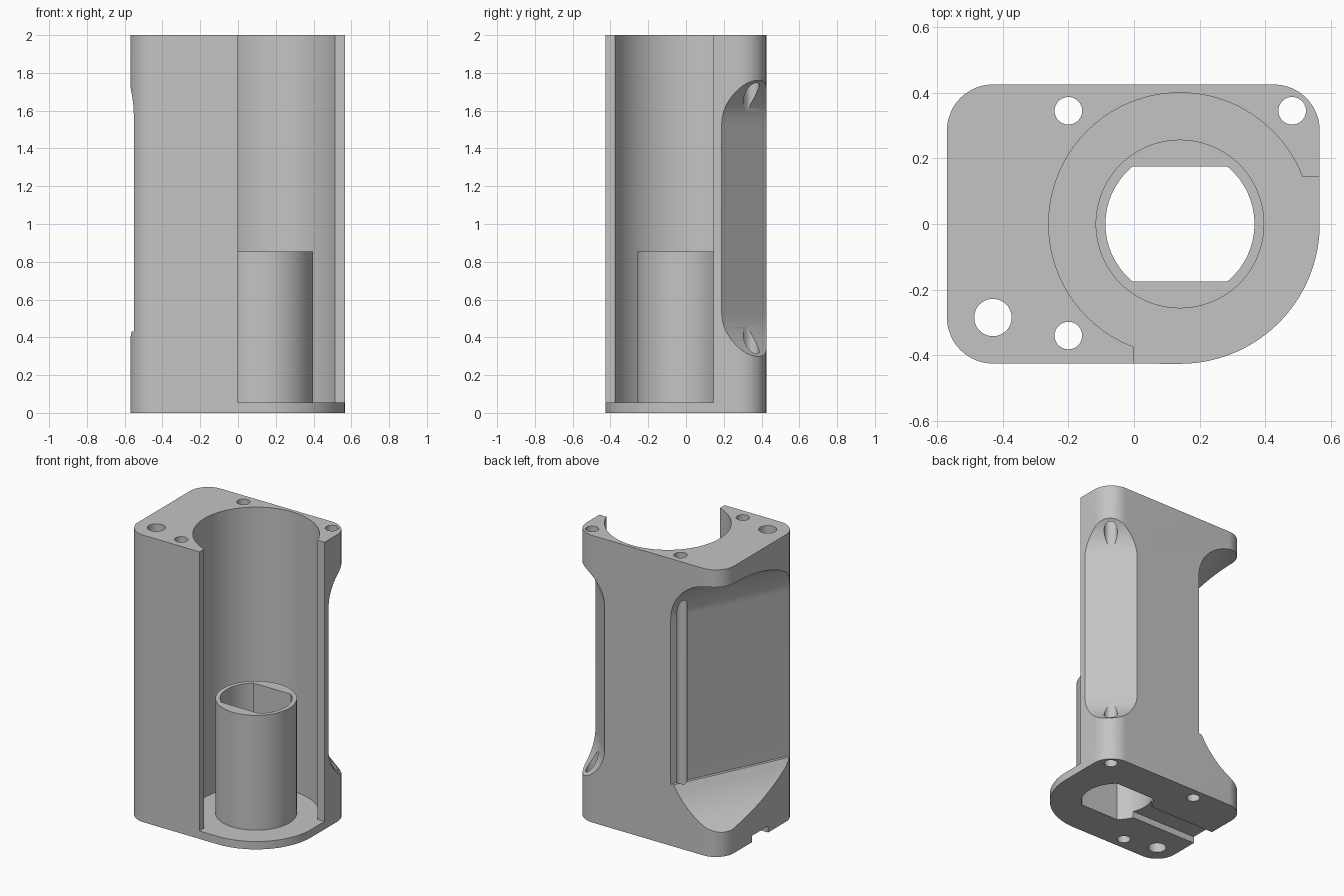
import bpy, bmesh
from math import sin, cos, pi, radians, asin
from mathutils import Matrix, Vector

if "Cube" in bpy.data.objects:
    bpy.data.objects.remove(bpy.data.objects["Cube"])

grey = bpy.data.materials.new("plain_grey")
grey.use_nodes = True
COLOUR = (0.55, 0.55, 0.55, 1)
grey.diffuse_color = COLOUR
grey.node_tree.nodes["Principled BSDF"].inputs["Base Color"].default_value = COLOUR

AXIS = (0.14, 0)      # centre of the bore, tube and rounded front
FLOOR = 0.055


def arc(centre, r, a0, a1, n):
    """Points on an arc, angles in degrees."""
    angles = [radians(a0 + (a1 - a0) * i / n) for i in range(n + 1)]
    return [(centre[0] + r * cos(a), centre[1] + r * sin(a)) for a in angles]


def prism(name, outline, z0, z1, matrix=Matrix()):
    """Extrude a flat outline along local z."""
    bm = bmesh.new()
    face = bm.faces.new([bm.verts.new((x, y, z0)) for x, y in outline])
    new = bmesh.ops.extrude_face_region(bm, geom=[face])["geom"]
    tops = [v for v in new if isinstance(v, bmesh.types.BMVert)]
    bmesh.ops.translate(bm, verts=tops, vec=(0, 0, z1 - z0))
    bmesh.ops.transform(bm, matrix=matrix, verts=bm.verts)
    bmesh.ops.recalc_face_normals(bm, faces=bm.faces)
    mesh = bpy.data.meshes.new(name)
    bm.to_mesh(mesh)
    bm.free()
    mesh.materials.append(grey)
    obj = bpy.data.objects.new(name, mesh)
    bpy.context.collection.objects.link(obj)
    return obj


def rod(name, centre, r, z0, z1, n=64):
    return prism(name, arc(centre, r, 0, 360, n)[:-1], z0, z1)


def combine(target, other, operation):
    """Apply a boolean and discard the helper."""
    other.hide_render = True
    mod = target.modifiers.new(operation.lower(), "BOOLEAN")
    mod.operation, mod.solver, mod.object = operation, "EXACT", other
    bpy.context.view_layer.objects.active = target
    bpy.ops.object.modifier_apply(modifier=mod.name)
    bpy.data.objects.remove(other)


def box_outline(x0, x1, y0, y1):
    return [(x0, y0), (x1, y0), (x1, y1), (x0, y1)]


# Body: rounded block whose front right corner follows the bore
outline = (arc(AXIS, 0.426, -90, 0, 40)
           + arc((0.426, 0.285), 0.14, 0, 90, 16)
           + arc((-0.43, 0.285), 0.14, 90, 180, 16)
           + arc((-0.43, -0.285), 0.14, 180, 270, 16))
body = prism("holder_body", outline, 0, 2)

# Bore and the open front quarter
combine(body, rod("bore", AXIS, 0.4, FLOOR, 2.2, 128), "DIFFERENCE")
combine(body, prism("opening", box_outline(0, 1, -1, 0.145), FLOOR, 2.2), "DIFFERENCE")

# Inner tube with a flat-sided hole through the floor
combine(body, rod("tube", AXIS, 0.257, FLOOR - 0.02, 0.855, 96), "UNION")
flat = asin(0.175 / 0.227) * 180 / pi
hole = arc(AXIS, 0.227, -flat, flat, 32) + arc(AXIS, 0.227, 180 - flat, 180 + flat, 32)
combine(body, prism("tube_hole", hole, -0.2, 1.2), "DIFFERENCE")

# Groove under the base
combine(body, prism("groove", box_outline(-0.8, 0, -0.09, 0.09), -0.2, 0.045), "DIFFERENCE")

# Long screw and cable holes
for x, y, r in [(-0.2, 0.345, 0.042), (-0.2, -0.34, 0.042),
                (0.482, 0.345, 0.042), (-0.43, -0.285, 0.057)]:
    combine(body, rod("long_hole", (x, y), r, -0.2, 2.2, 40), "DIFFERENCE")


def side_cut(name, profile, point, normal):
    """Cut a (depth, height) profile inward up to a vertical plane."""
    n = Vector((*normal, 0)).normalized()
    up = Vector((0, 0, 1))
    m = Matrix((n, up, n.cross(up))).transposed().to_4x4()
    m.translation = Vector((*point, 0))
    combine(body, prism(name, profile, -1.5, 1.5, m), "DIFFERENCE")


# Scallop on the back corner, symmetric with curved ends
R = 0.3
side_cut("corner_scallop",
         arc((R, 0.53), R, 270, 180, 24) + arc((R, 1.53), R, 180, 90, 24),
         (0.565, 0.19), (1, 1))

# Large slanted recess on the other back corner
lower = [(0.5, 0.12), (0.3, 0.17), (0.25, 0.193), (0.2, 0.222), (0.16, 0.252),
         (0.12, 0.29), (0.08, 0.335), (0.05, 0.377), (0.02, 0.43), (0, 0.43)]
side_cut("slanted_recess",
         lower + arc((R, 1.58), R, 180, 90, 24) + [(0.5, 1.88)],
         (-0.18, 0.425), (-0.775, 0.37))

# Smooth curved walls, crisp edges
bpy.ops.object.select_all(action="DESELECT")
body.select_set(True)
bpy.context.view_layer.objects.active = body
bpy.ops.object.shade_smooth_by_angle(angle=radians(25))
